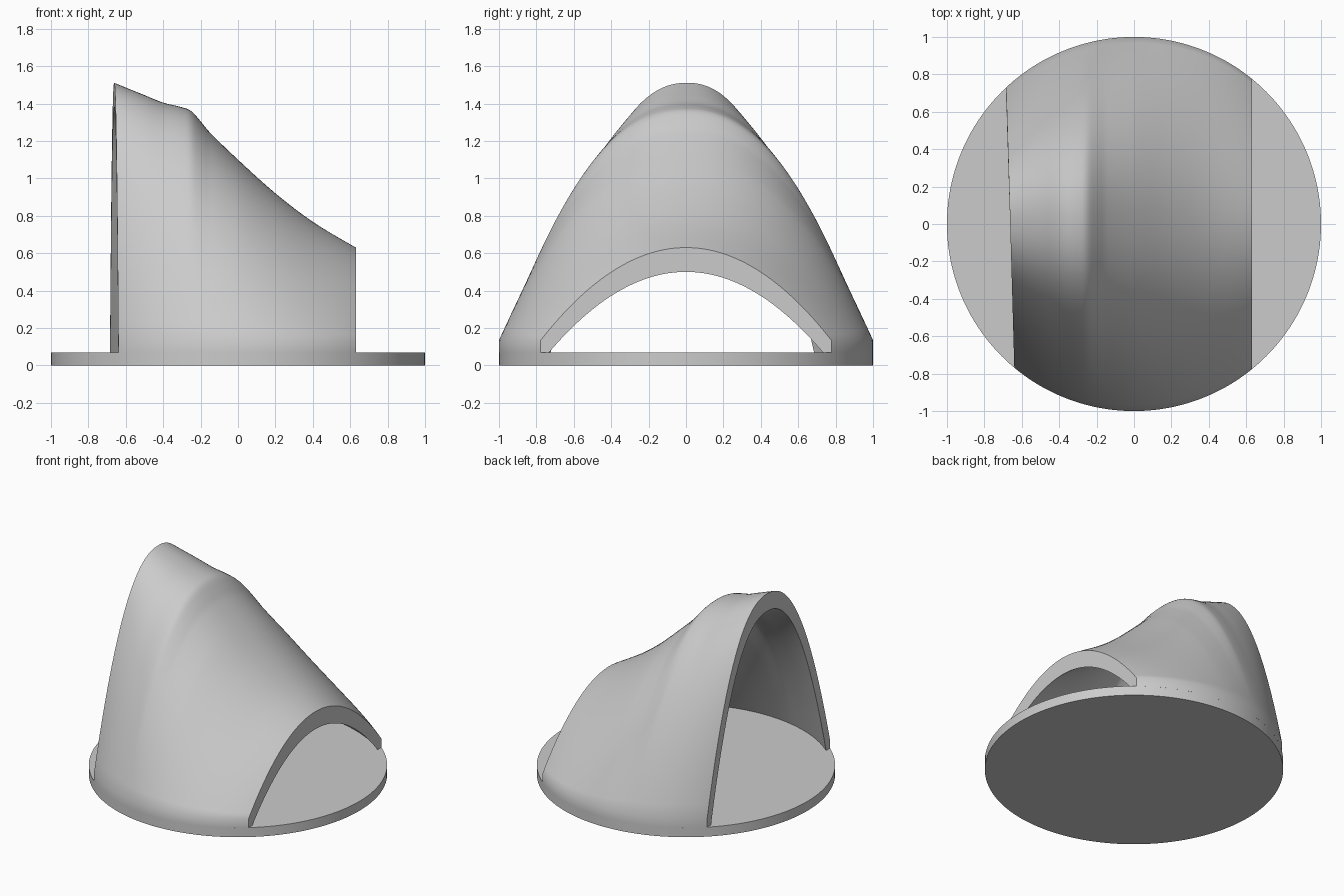
import bpy, bmesh, math

cube = bpy.data.objects.get("Cube")
if cube:
    bpy.data.objects.remove(cube, do_unlink=True)

grey = bpy.data.materials.new("light grey")
grey.use_nodes = True
grey.diffuse_color = (0.6, 0.6, 0.6, 1)
grey.node_tree.nodes["Principled BSDF"].inputs["Base Color"].default_value = (0.6, 0.6, 0.6, 1)

BASE, RIM, WALL = 0.07, 0.135, 0.13
X_LOW = 0.63
COLUMNS, STEPS = 90, 64

# Ridge line of the canopy: (x, height)
RIDGE = [(-0.72, 1.535), (-0.66, 1.51), (-0.5, 1.445), (-0.4, 1.405), (-0.3, 1.38),
         (-0.25, 1.36), (-0.2, 1.305), (-0.15, 1.245), (0, 1.1), (0.2, 0.92),
         (0.4, 0.768), (0.63, 0.63), (0.7, 0.595)]


def ridge(x):
    """Smooth height through the ridge points."""
    i = max(k for k in range(1, len(RIDGE) - 2) if RIDGE[k][0] <= x or k == 1)
    (xa, za), (xb, zb), (xc, zc), (xd, zd) = RIDGE[i - 1:i + 3]
    h = xc - xb
    s = (x - xb) / h
    m0, m1 = (zc - za) / (xc - xa) * h, (zd - zb) / (xd - xb) * h
    return ((2*s**3 - 3*s**2 + 1) * zb + (s**3 - 2*s**2 + s) * m0
            + (3*s**2 - 2*s**3) * zc + (s**3 - s**2) * m1)


def section(bm, s):
    """One closed arch slice: outer skin, foot, inner skin, foot."""
    outer, inner, feet = [], [], []
    for i in range(STEPS + 1):
        t = 2 * i / STEPS - 1
        start = -0.662 - 0.022 * t          # tall opening is cut at a slight slant
        x = start + (X_LOW - start) * s
        w = math.sqrt(1 - x * x)
        fall = 1 - abs(t) ** (2.25 - 0.25 * max(0, x) / X_LOW)
        top = ridge(x)
        outer.append(bm.verts.new((x, w * t, RIM + (top - RIM) * fall)))
        inner.append(bm.verts.new((x, (w - 0.045) * t, BASE + (top - WALL - BASE) * fall)))
        if abs(t) == 1:
            feet.append(bm.verts.new((x, w * t, BASE)))
    return outer, inner, feet


def finish(bm, name, angle):
    bmesh.ops.recalc_face_normals(bm, faces=bm.faces)
    mesh = bpy.data.meshes.new(name)
    bm.to_mesh(mesh)
    bm.free()
    mesh.materials.append(grey)
    obj = bpy.data.objects.new(name, mesh)
    bpy.context.collection.objects.link(obj)
    bpy.ops.object.select_all(action='DESELECT')
    obj.select_set(True)
    bpy.context.view_layer.objects.active = obj
    bpy.ops.object.shade_smooth_by_angle(angle=math.radians(angle))


# Arched canopy shell
bm = bmesh.new()
slices = [section(bm, k / COLUMNS) for k in range(COLUMNS + 1)]
loops = [o + [f[1]] + n[::-1] + [f[0]] for o, n, f in slices]
for a, b in zip(loops, loops[1:]):
    for i in range(len(a)):
        j = (i + 1) % len(a)
        bm.faces.new((a[i], a[j], b[j], b[i]))
for outer, inner, feet in (slices[0], slices[-1]):
    for i in range(STEPS):
        bm.faces.new((outer[i], outer[i + 1], inner[i + 1], inner[i]))
    bm.faces.new((outer[0], inner[0], feet[0]))
    bm.faces.new((outer[-1], inner[-1], feet[1]))
finish(bm, "canopy_shell", 40)

# Round floor plate
bm = bmesh.new()
bmesh.ops.create_cone(bm, cap_ends=True, segments=160, radius1=1, radius2=1, depth=BASE)
bmesh.ops.translate(bm, verts=bm.verts, vec=(0, 0, BASE / 2))
finish(bm, "floor_plate", 40)
